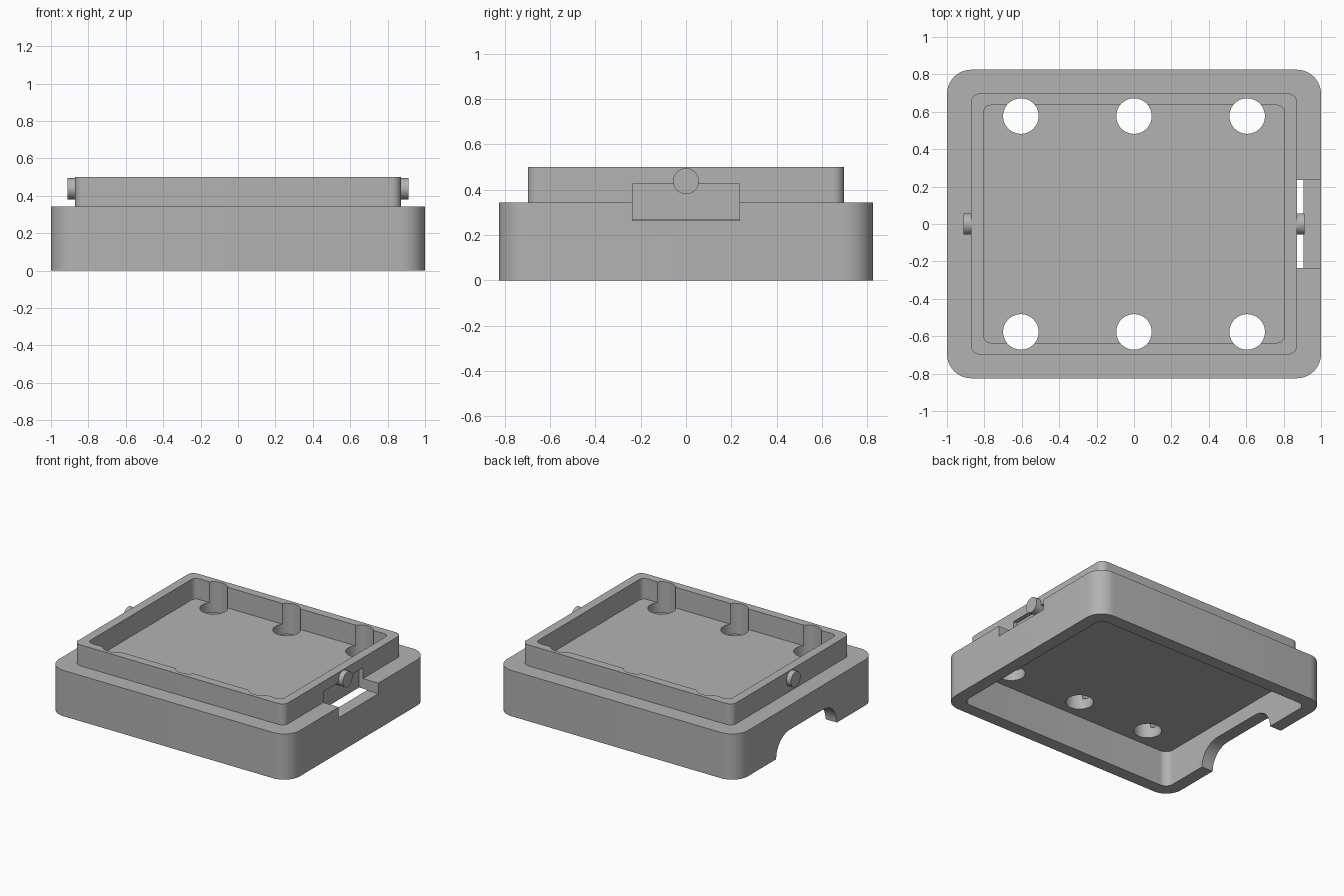
import bpy, bmesh, math
from mathutils import Matrix, Vector

if "Cube" in bpy.data.objects:
    bpy.data.objects.remove(bpy.data.objects["Cube"], do_unlink=True)

grey = bpy.data.materials.new("plain grey")
grey.use_nodes = True
colour = (0.45, 0.45, 0.45, 1)
grey.diffuse_color = colour
grey.node_tree.nodes["Principled BSDF"].inputs["Base Color"].default_value = colour


def finish(name, bm):
    bmesh.ops.recalc_face_normals(bm, faces=bm.faces)
    mesh = bpy.data.meshes.new(name)
    bm.to_mesh(mesh)
    bm.free()
    mesh.materials.append(grey)
    obj = bpy.data.objects.new(name, mesh)
    bpy.context.collection.objects.link(obj)
    return obj


def rounded_block(name, half_x, half_y, radius, low, high, steps=10):
    """Upright block with rounded vertical edges."""
    bm = bmesh.new()
    ring = []
    for i, (sx, sy) in enumerate([(1, 1), (-1, 1), (-1, -1), (1, -1)]):
        for k in range(steps + 1):
            a = math.pi / 2 * (i + k / steps)
            ring.append(bm.verts.new((sx * (half_x - radius) + radius * math.cos(a),
                                      sy * (half_y - radius) + radius * math.sin(a), low)))
    face = bm.faces.new(ring)
    top = bmesh.ops.extrude_face_region(bm, geom=[face])["geom"]
    bmesh.ops.translate(bm, verts=[v for v in top if isinstance(v, bmesh.types.BMVert)],
                        vec=(0, 0, high - low))
    return finish(name, bm)


def cylinder(name, centre, radius, length, along_x=False):
    bm = bmesh.new()
    turn = Matrix.Rotation(math.pi / 2, 4, "Y") if along_x else Matrix()
    bmesh.ops.create_cone(bm, cap_ends=True, segments=48, radius1=radius, radius2=radius,
                          depth=length, matrix=Matrix.Translation(centre) @ turn)
    return finish(name, bm)


def box(name, low, high):
    bm = bmesh.new()
    bmesh.ops.create_cube(bm, size=1)
    low, high = Vector(low), Vector(high)
    for v in bm.verts:
        v.co = (low + high) / 2 + v.co * (high - low)
    return finish(name, bm)


def combine(target, tool, operation):
    """Apply a boolean and discard the tool."""
    bpy.context.view_layer.objects.active = target
    mod = target.modifiers.new("cut", "BOOLEAN")
    mod.operation, mod.solver, mod.object = operation, "EXACT", tool
    bpy.ops.object.modifier_apply(modifier=mod.name)
    bpy.data.objects.remove(tool, do_unlink=True)


# Wide base with a narrower raised rim
body = rounded_block("case_body", 1.0, 0.825, 0.13, 0, 0.343)
combine(body, rounded_block("rim", 0.872, 0.698, 0.05, 0.2, 0.5), "UNION")

# Hollow underside and shallow tray on top
combine(body, rounded_block("underside_cutter", 0.905, 0.73, 0.06, -0.1, 0.268), "DIFFERENCE")
combine(body, rounded_block("tray_cutter", 0.805, 0.635, 0.04, 0.345, 0.6), "DIFFERENCE")

# Six through holes that groove the tray walls
for x in (-0.605, 0, 0.605):
    for y in (-0.577, 0.577):
        combine(body, cylinder("hole_cutter", (x, y, 0.4), 0.095, 0.6), "DIFFERENCE")

# Latch notch on the left side
combine(body, box("notch_cutter", (0.84, -0.235, 0.264), (1.1, 0.235, 0.425)), "DIFFERENCE")

# Cable opening with round ends at the foot of the right side
slot = box("slot_cutter", (-1.1, -0.2, -0.16), (-0.85, 0.2, 0.16))
for y in (-0.2, 0.2):
    combine(slot, cylinder("slot_end", (-0.975, y, 0), 0.16, 0.25, True), "UNION")
combine(body, slot, "DIFFERENCE")

# Snap pins on both ends of the rim
parts = [body]
for side, x in (("left", 1), ("right", -1)):
    parts.append(cylinder(side + "_snap_pin", (x * 0.873, 0, 0.438), 0.057, 0.075, True))

bpy.ops.object.select_all(action="DESELECT")
for part in parts:
    part.select_set(True)
bpy.context.view_layer.objects.active = body
bpy.ops.object.shade_smooth_by_angle(angle=math.radians(30))
